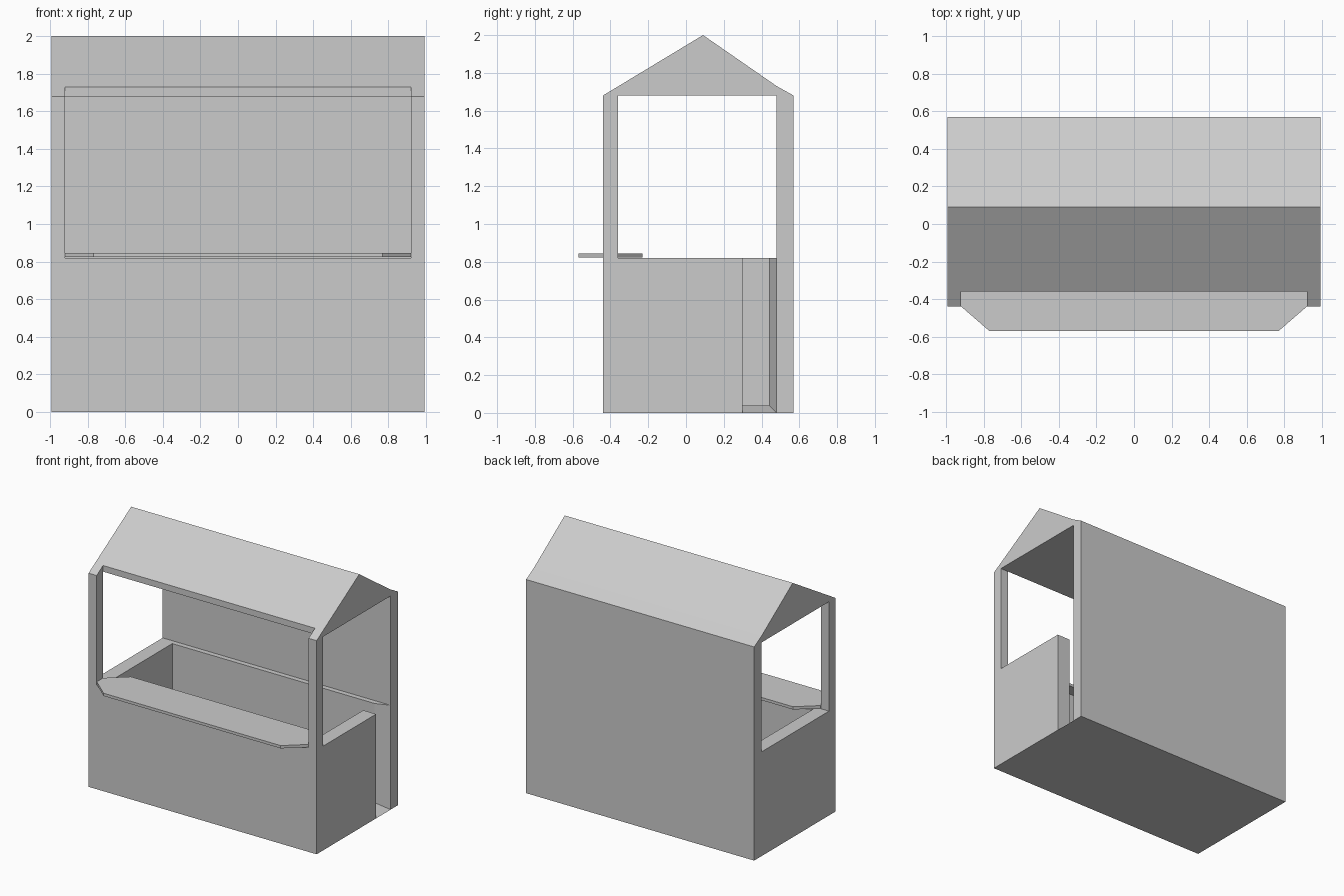
import bpy, bmesh
from mathutils import Vector

if "Cube" in bpy.data.objects:
    bpy.data.objects.remove(bpy.data.objects["Cube"])

W = 0.992            # half width of the booth
SILL, EAVE = 0.82, 1.68


def make(name, bm):
    bmesh.ops.recalc_face_normals(bm, faces=bm.faces)
    me = bpy.data.meshes.new(name)
    bm.to_mesh(me)
    bm.free()
    ob = bpy.data.objects.new(name, me)
    bpy.context.collection.objects.link(ob)
    return ob


def prism(name, profile, axis, lo, hi):
    """Extrude a profile: (y, z) along axis 'x' or (x, y) along axis 'z'."""
    bm = bmesh.new()
    place = (lambda p: (lo, *p)) if axis == 'x' else (lambda p: (*p, lo))
    face = bm.faces.new([bm.verts.new(place(p)) for p in profile])
    geo = bmesh.ops.extrude_face_region(bm, geom=[face])['geom']
    step = Vector((hi - lo, 0, 0) if axis == 'x' else (0, 0, hi - lo))
    bmesh.ops.translate(bm, vec=step, verts=[v for v in geo if isinstance(v, bmesh.types.BMVert)])
    return make(name, bm)


def rect(a0, a1, b0, b1):
    return [(a0, b0), (a1, b0), (a1, b1), (a0, b1)]


def cut(target, cutter):
    mod = target.modifiers.new("cut", 'BOOLEAN')
    mod.operation, mod.solver, mod.object = 'DIFFERENCE', 'EXACT', cutter
    bpy.context.view_layer.objects.active = target
    bpy.ops.object.modifier_apply(modifier=mod.name)
    bpy.data.objects.remove(cutter)


# Booth body: gabled side profile swept across the width
booth = prism("booth_body", [(-0.44, 0), (0.57, 0), (0.57, EAVE), (0.48, 1.73),
                             (0.09, 2.0), (-0.44, EAVE)], 'x', -W, W)

# Side windows, running right through the booth
cut(booth, prism("window_cutter", rect(-0.36, 0.48, SILL, EAVE), 'x', -1.2, 1.2))

# Serving opening, notching the front eave
cut(booth, prism("serving_cutter", [(-0.6, SILL), (-0.2, SILL), (-0.2, EAVE), (-0.36, EAVE),
                                    (-0.36, 1.73), (-0.6, 1.73)], 'x', -0.922, 0.922))

# Sunken standing area behind the counter
cut(booth, prism("interior_cutter", rect(-0.88, 0.88, -0.32, 0.44), 'z', 0.04, 1.0))

# Doorway on the right, its floor and back flaring outwards
bm = bmesh.new()
for x in (0.78, 1.1):
    flare = 0.04 * (x - 0.88) / (W - 0.88)
    for y in (0.30, 0.44 + flare):
        for z in (0.04 - flare, 0.95):
            bm.verts.new((x, y, z))
bmesh.ops.convex_hull(bm, input=bm.verts)
cut(booth, make("door_cutter", bm))

# Counter board with clipped corners
prism("counter", [(-0.77, -0.57), (0.77, -0.57), (0.92, -0.44), (0.92, -0.36),
                  (0.77, -0.23), (-0.77, -0.23), (-0.92, -0.36), (-0.92, -0.44)],
      'z', SILL + 0.003, 0.845)
